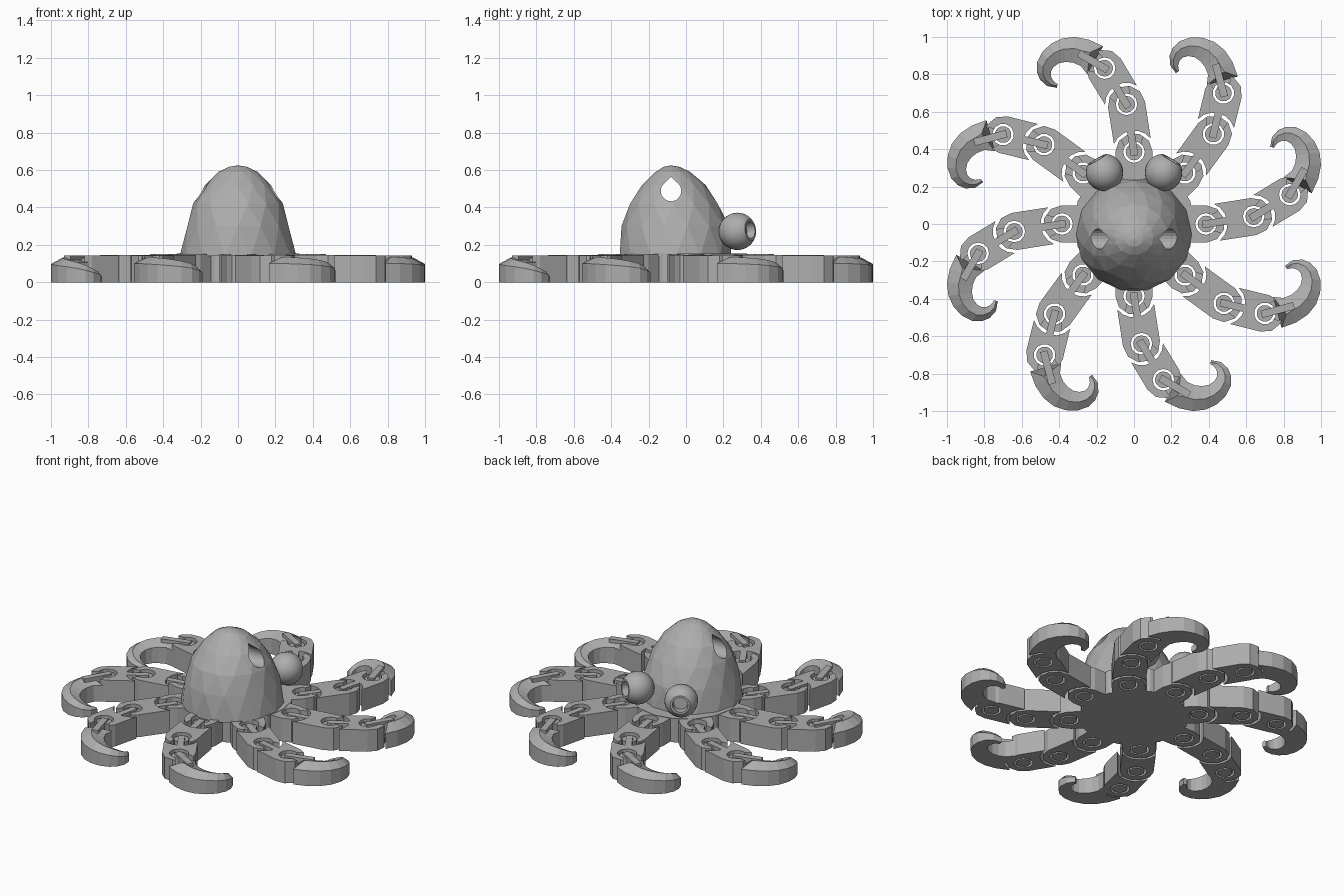
import bpy, bmesh, math
from mathutils import Vector, Matrix

if "Cube" in bpy.data.objects:
    bpy.data.objects.remove(bpy.data.objects["Cube"])

grey = bpy.data.materials.new("grey plastic")
grey.diffuse_color = (0.42, 0.42, 0.42, 1)
grey.use_nodes = True
grey.node_tree.nodes["Principled BSDF"].inputs["Base Color"].default_value = grey.diffuse_color


def finish(name, bm):
    bmesh.ops.recalc_face_normals(bm, faces=bm.faces)
    me = bpy.data.meshes.new(name)
    bm.to_mesh(me)
    bm.free()
    me.materials.append(grey)
    ob = bpy.data.objects.new(name, me)
    bpy.context.collection.objects.link(ob)
    return ob


def prism(bm, pts, z0, z1):
    """Extrude a 2D outline from z0 to z1; returns the top face."""
    low = [bm.verts.new((p[0], p[1], z0)) for p in pts]
    top = [bm.verts.new((p[0], p[1], z1)) for p in pts]
    n = len(pts)
    for i in range(n):
        bm.faces.new((low[i], low[(i + 1) % n], top[(i + 1) % n], top[i]))
    bm.faces.new(low[::-1])
    return bm.faces.new(top)


def arc(c, r, a0, a1, n):
    return [Vector((c[0] + r * math.cos(a0 + (a1 - a0) * i / n),
                    c[1] + r * math.sin(a0 + (a1 - a0) * i / n))) for i in range(n + 1)]


def cut(ob, cutter):
    m = ob.modifiers.new("cut", "BOOLEAN")
    m.operation, m.object, m.solver = "DIFFERENCE", cutter, "EXACT"
    bpy.context.view_layer.update()
    me = bpy.data.meshes.new_from_object(ob.evaluated_get(bpy.context.evaluated_depsgraph_get()))
    ob.modifiers.clear()
    ob.data = me
    bpy.data.objects.remove(cutter)


def angle(a, b):
    return math.atan2(b[1] - a[1], b[0] - a[0])


def bevelled(bm, pts, shoulder, top, inset):
    face = prism(bm, pts, 0, shoulder)
    bmesh.ops.inset_region(bm, faces=[face], thickness=inset, depth=0)
    for v in face.verts:
        v.co.z = top


def socket_cut(ob, p, a):
    """Round pocket plus a flared slot opening toward direction a."""
    bm = bmesh.new()
    prism(bm, arc(p, 0.058, 0, math.tau * 11 / 12, 11), -0.1, 0.3)
    cut(ob, finish("pocket_cutter", bm))
    bm = bmesh.new()
    d, n = Vector((math.cos(a), math.sin(a))), Vector((-math.sin(a), math.cos(a)))
    c = Vector(p)
    prism(bm, [c - n * .03, c + d * .15 - n * .085, c + d * .15 + n * .085, c + n * .03], 0.055, 0.3)
    cut(ob, finish("slot_cutter", bm))


def hook_bar(name, p, a):
    """Pivot post with the bar that ties it to the next link."""
    bm = bmesh.new()
    prism(bm, arc(p, 0.045, 0, math.tau * 11 / 12, 11), 0.0, 0.13)
    d, n = Vector((math.cos(a), math.sin(a))), Vector((-math.sin(a), math.cos(a)))
    c = Vector(p)
    prism(bm, [c - d * .02 - n * .02, c + d * .16 - n * .02,
               c + d * .16 + n * .02, c - d * .02 + n * .02], 0.065, 0.142)
    return finish(name, bm)


# Pivot positions along one arm that points toward +y
P = [(0, 0.385), (-0.04, 0.64), (-0.157, 0.833)]
TIP = (-0.29, 0.91)
aims = [angle(P[0], P[1]), angle(P[1], P[2]), angle(P[2], TIP)]
arm = []

# Body socket for the arm
bm = bmesh.new()
bevelled(bm, [Vector((-.1, .25)), Vector((.1, .25))] + arc(P[0], 0.1, 0, math.pi, 5), 0.13, 0.152, 0.02)
ob = finish("body_socket", bm)
socket_cut(ob, P[0], aims[0])
arm.append(ob)

# Two arm links: concave at the back, rounded at the front
for i in (0, 1):
    a, w = aims[i], math.radians(60)
    outline = arc(P[i], 0.115, a + w, a - w, 6) + arc(P[i + 1], 0.1, a - math.pi / 2, a + math.pi / 2, 5)
    bm = bmesh.new()
    bevelled(bm, outline, 0.12, 0.146 - 0.004 * i, 0.022)
    ob = finish("arm_link", bm)
    socket_cut(ob, P[i + 1], aims[i + 1])
    arm.append(ob)

for i in range(3):
    arm.append(hook_bar("pivot_bar", P[i], aims[i]))

# Curled tip: rows of outer x, y, inner x, y, height
rows = [(-.165, .95, -.25, .80, .125), (-.24, .985, -.285, .845, .125), (-.315, 1.0, -.325, .862, .122),
        (-.385, .992, -.365, .867, .118), (-.445, .963, -.402, .859, .112), (-.492, .918, -.43, .84, .104),
        (-.518, .865, -.445, .815, .094), (-.52, .815, -.445, .79, .08), (-.503, .772, -.434, .768, .065),
        (-.465, .738, -.42, .756, .052), (-.412, .728, -.408, .75, .04)]
bm = bmesh.new()
rings = []
for k, (ox, oy, ix, iy, h) in enumerate(rows):
    o, i = Vector((ox, oy, 0)), Vector((ix, iy, 0))
    ridge = o.lerp(i, 0.45)
    if k == 0:  # hollow back end follows the pivot
        q = Vector((*P[2], 0))
        ridge = q + (ridge - q).normalized() * 0.115
    up = Vector((0, 0, 1))
    rings.append([bm.verts.new(c) for c in (o, o + up * h * .8, ridge + up * h * 1.08, i + up * h * .85, i, ridge)])
for a, b in zip(rings, rings[1:]):
    for j in range(6):
        bm.faces.new((a[j], a[(j + 1) % 6], b[(j + 1) % 6], b[j]))
bm.faces.new(rings[0])
bm.faces.new(rings[-1][::-1])
arm.append(finish("arm_tip", bm))

# Repeat the arm eight times around the body
for ob in arm:
    base = ob.name
    for k in range(1, 8):
        c = ob.copy()
        c.name = base
        c.matrix_world = Matrix.Rotation(k * math.pi / 4, 4, "Z")
        bpy.context.collection.objects.link(c)

# Body plate
bm = bmesh.new()
prism(bm, arc((0, 0), 0.325, 0, math.tau * 15 / 16, 15), 0, 0.155)
finish("body_plate", bm)

# Faceted dome head: height, half width, back y, front y
levels = [(.14, .312, -.362, .25), (.30, .277, -.345, .232), (.42, .24, -.305, .175),
          (.52, .18, -.235, .105), (.59, .105, -.165, .025), (.617, .05, -.12, -.035)]
bm = bmesh.new()
rings = []
for k, (z, rx, y0, y1) in enumerate(levels):
    ring = []
    for j in range(14):
        t = math.tau * (j + 0.5 * (k % 2)) / 14
        ring.append(bm.verts.new((rx * math.cos(t), (y0 + y1) / 2 + (y1 - y0) / 2 * math.sin(t), z)))
    rings.append(ring)
for k, (a, b) in enumerate(zip(rings, rings[1:])):
    for j in range(14):
        n = (j + 1) % 14
        if k % 2 == 0:
            bm.faces.new((a[j], a[n], b[j]))
            bm.faces.new((a[n], b[n], b[j]))
        else:
            bm.faces.new((a[j], b[n], b[j]))
            bm.faces.new((a[j], a[n], b[n]))
peak = bm.verts.new((0, -0.08, 0.625))
for j in range(14):
    bm.faces.new((rings[-1][j], rings[-1][(j + 1) % 14], peak))
bm.faces.new(rings[0][::-1])
head = finish("head", bm)

# Teardrop hole through the head from side to side
bm = bmesh.new()
drop = arc((0, 0), 0.055, math.radians(135), math.radians(405), 16) + [Vector((0, 0.075))]
prism(bm, drop, -0.6, 0.6)
bm.transform(Matrix(((0, 0, 1, 0), (1, 0, 0, -0.08), (0, 1, 0, 0.488), (0, 0, 0, 1))))
cut(head, finish("hole_cutter", bm))

# Round eyes with a recessed pupil
for s in (-1, 1):
    prof = [(0.1 * math.sin(t), -0.1 * math.cos(t)) for t in [math.pi * 0.8 * k / 12 for k in range(13)]]
    prof += [(0.046, 0.081), (0.042, 0.035), (0, 0.035)]
    bm = bmesh.new()
    vs = [bm.verts.new((r, 0, z)) for r, z in prof]
    es = [bm.edges.new(e) for e in zip(vs, vs[1:])]
    bmesh.ops.spin(bm, geom=vs + es, cent=(0, 0, 0), axis=(0, 0, 1), angle=math.tau, steps=24)
    bmesh.ops.remove_doubles(bm, verts=bm.verts, dist=1e-4)
    rot = Vector((s * 0.5, 0.85, 0.1)).to_track_quat("Z", "Y").to_matrix().to_4x4()
    bm.transform(Matrix.Translation((s * 0.158, 0.275, 0.272)) @ rot)
    eye = finish("eye", bm)
    bpy.ops.object.select_all(action="DESELECT")
    eye.select_set(True)
    bpy.context.view_layer.objects.active = eye
    bpy.ops.object.shade_smooth_by_angle(angle=math.radians(30))
